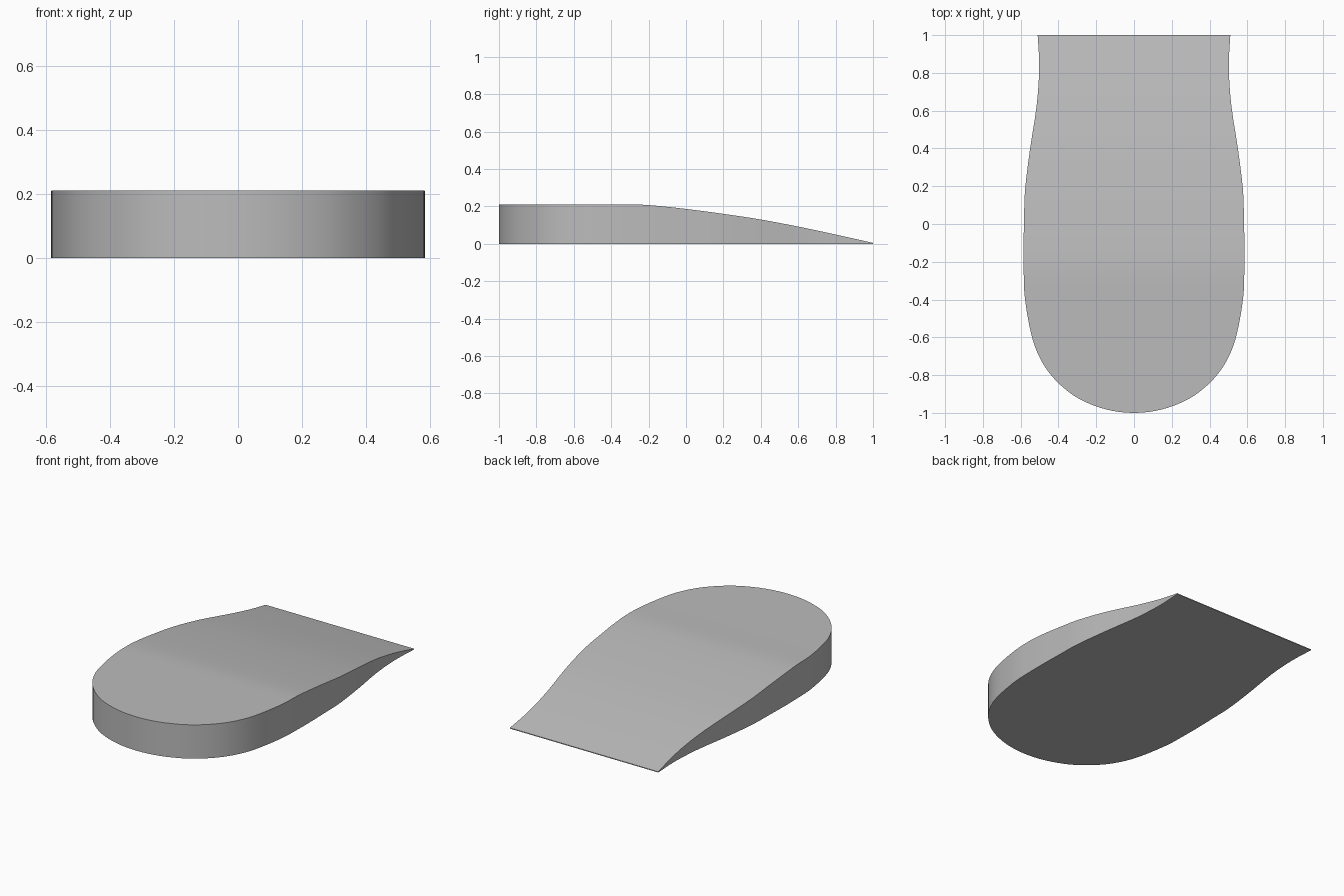
import bpy, bmesh
from math import radians

cube = bpy.data.objects.get("Cube")
if cube:
    bpy.data.objects.remove(cube, do_unlink=True)

STEPS = 3

# Half outline from nose to thin edge: half width, depth, height
STATIONS = [
    (0, -1, .21), (.11, -.99, .21), (.215, -.96, .21), (.32, -.908, .21),
    (.42, -.822, .21), (.49, -.725, .21), (.54, -.6, .21), (.577, -.4, .21),
    (.584, -.25, .21), (.585, -.12, .2), (.582, .02, .184), (.577, .18, .163),
    (.55, .4, .13), (.515, .63, .086), (.502, .83, .043), (.51, 1, .005),
]


def smooth_path(points, steps):
    """Pass a Catmull-Rom curve through the points, mirrored at the nose."""
    x, y, z = points[1]
    pts = [(-x, y, z)] + points + [points[-1]]
    path = []
    for a, b, c, d in zip(pts, pts[1:], pts[2:], pts[3:]):
        for i in range(steps):
            t = i / steps
            path.append([q + t / 2 * (r - p + t * (2 * p - 5 * q + 4 * r - s
                         + t * (3 * (q - r) + s - p)))
                         for p, q, r, s in zip(a, b, c, d)])
    return path + [points[-1]]


# Body as cross-sections joined from nose to edge
bm = bmesh.new()
path = smooth_path(STATIONS, STEPS)
rings = []
for w, y, h in path[1:]:
    rings.append([bm.verts.new(p) for p in
                  ((-w, y, 0), (w, y, 0), (w, y, h), (-w, y, h))])
_, y, h = path[0]
low, high = bm.verts.new((0, y, 0)), bm.verts.new((0, y, h))
first = rings[0]
bm.faces.new((low, first[1], first[0]))
bm.faces.new((high, first[3], first[2]))
bm.faces.new((low, high, first[2], first[1]))
bm.faces.new((low, first[0], first[3], high))
for a, b in zip(rings, rings[1:]):
    for i in range(4):
        j = (i + 1) % 4
        bm.faces.new((a[i], a[j], b[j], b[i]))
bm.faces.new(rings[-1])
bmesh.ops.recalc_face_normals(bm, faces=bm.faces)

mesh = bpy.data.meshes.new("wedge_body")
bm.to_mesh(mesh)
bm.free()
body = bpy.data.objects.new("wedge_body", mesh)
bpy.context.collection.objects.link(body)

# Plain grey material
grey = bpy.data.materials.new("plain grey")
grey.use_nodes = True
color = (.5, .5, .5, 1)
grey.diffuse_color = color
grey.node_tree.nodes["Principled BSDF"].inputs["Base Color"].default_value = color
mesh.materials.append(grey)

# Smooth curved walls with sharp rims
bpy.context.view_layer.objects.active = body
body.select_set(True)
bpy.ops.object.shade_smooth_by_angle(angle=radians(30))
